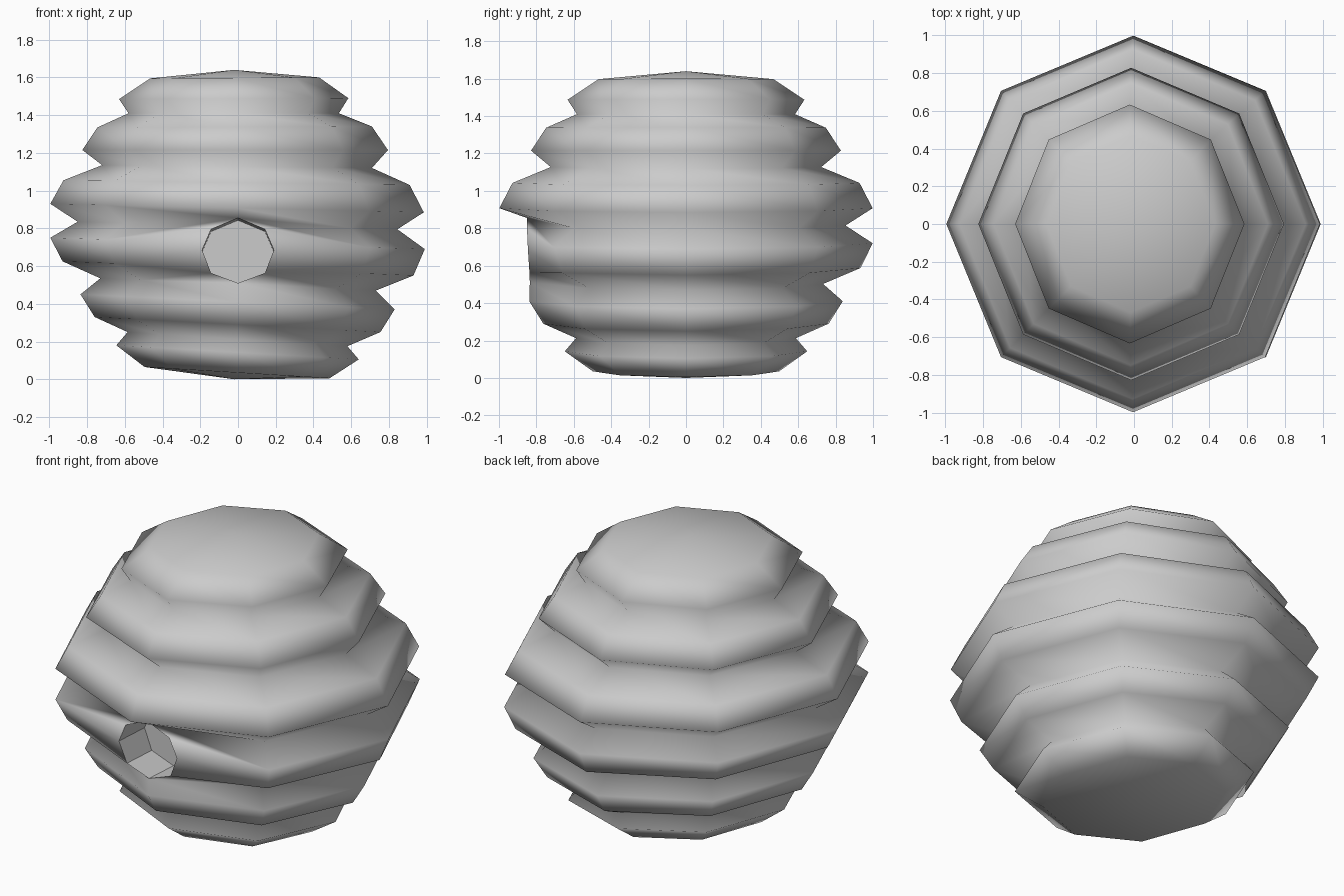
import bpy, bmesh, math

if "Cube" in bpy.data.objects:
    bpy.data.objects.remove(bpy.data.objects["Cube"])

# Ring outline, top to bottom: left x, left z, right x, right z (rings lean slightly)
RINGS = [
    (.465, 1.60, .43, 1.605), (.63, 1.49, .585, 1.495), (.58, 1.415, .535, 1.415),
    (.745, 1.34, .71, 1.345), (.825, 1.22, .795, 1.22), (.72, 1.14, .71, 1.125),
    (.925, 1.06, .91, 1.035), (.995, .935, .985, .89), (.85, .84, .845, .80),
    (.995, .755, .99, .695), (.93, .63, .93, .555), (.73, .54, .73, .475),
    (.835, .455, .83, .375), (.76, .335, .755, .255), (.585, .255, .58, .18),
    (.645, .185, .64, .11), (.495, .07, .485, .01),
]
SIDES, FRONT = 8, 6          # column 6 points to -y
G1, G2 = 8, 11               # grooves above and below the entrance

bm = bmesh.new()

# Stacked octagonal rings
rows = []
for xl, zl, xr, zr in RINGS:
    row = []
    for i in range(SIDES):
        a = math.tau * i / SIDES
        c = math.cos(a)
        x = (xr - xl) / 2 + (xr + xl) / 2 * c
        z = (zl + zr) / 2 + (zr - zl) / 2 * c
        row.append(bm.verts.new((x, (xl + .003) * math.sin(a), z)))
    rows.append(row)

# Entrance rim replaces the front of one ring
top, bottom = rows[G1][FRONT], rows[G2][FRONT]
top.co = (0, -.85, .86)
bottom.co = (0, -.835, .515)
sides = {s: [bm.verts.new((s * x, y, z)) for x, y, z in
             ((.143, -.85, .80), (.19, -.845, .69), (.143, -.837, .568))]
         for s in (-1, 1)}
for r in range(G1 + 1, G2):
    bm.verts.remove(rows[r][FRONT])

# Ring walls, left open around the entrance
for r in range(len(rows) - 1):
    for i in range(SIDES):
        j = (i + 1) % SIDES
        if G1 <= r < G2 and FRONT in (i, j):
            continue
        bm.faces.new((rows[r][i], rows[r + 1][i], rows[r + 1][j], rows[r][j]))

# Wall between the rim and its neighbouring columns
for s, (s1, s2, s3) in sides.items():
    g1, peak, low, g2 = (rows[r][(FRONT + s) % SIDES] for r in range(G1, G2 + 1))
    for f in ((top, s1, peak, g1), (s1, s2, peak), (s2, s3, low, peak), (s3, bottom, g2, low)):
        bm.faces.new(f)

# Domed top and flat underside
for row, co in ((rows[0], (-.02, 0, 1.645)), (rows[-1], (-.02, 0, .005))):
    pole = bm.verts.new(co)
    for i in range(SIDES):
        bm.faces.new((row[i], row[(i + 1) % SIDES], pole))

# Entrance tunnel with a flat back
rim = [top, *sides[1], bottom, *reversed(sides[-1])]
back = [bm.verts.new((v.co.x, -.605, v.co.z - .012)) for v in rim]
flat = [bm.faces.new(back)]
for i in range(len(rim)):
    j = (i + 1) % len(rim)
    flat.append(bm.faces.new((rim[i], rim[j], back[j], back[i])))

bmesh.ops.recalc_face_normals(bm, faces=bm.faces)
for f in bm.faces:
    f.smooth = f not in flat
for v, w in zip(rim, rim[1:] + rim[:1]):
    bm.edges.get((v, w)).smooth = False

zmin = min(v.co.z for v in bm.verts)
for v in bm.verts:
    v.co.z -= zmin

mesh = bpy.data.meshes.new("hive")
bm.to_mesh(mesh)
bm.free()
bpy.context.collection.objects.link(bpy.data.objects.new("hive", mesh))
